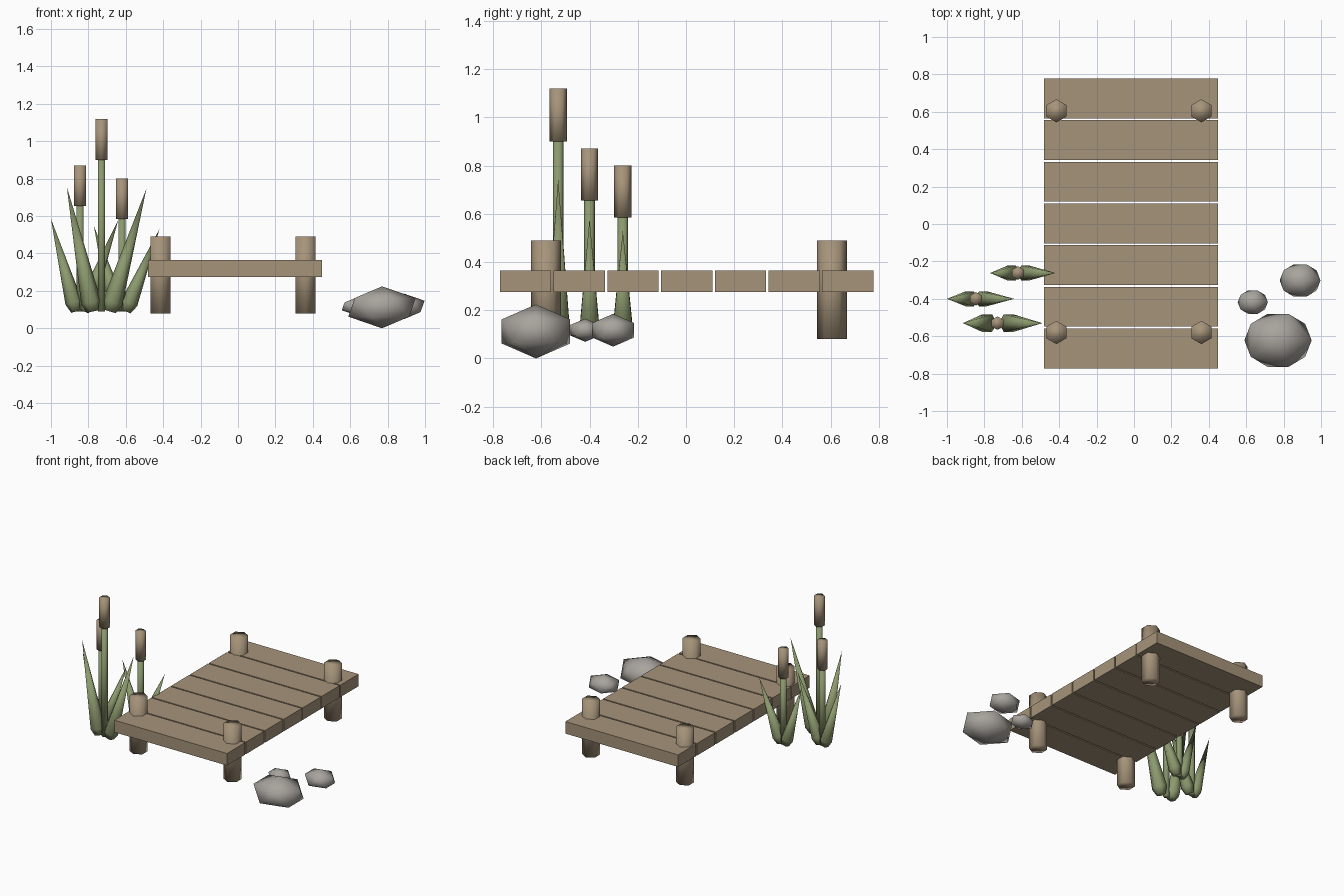
import bpy, bmesh
from mathutils import Matrix, Vector

default = bpy.data.objects.get("Cube")
if default:
    bpy.data.objects.remove(default)


def material(name, rgb):
    m = bpy.data.materials.new(name)
    m.use_nodes = True
    m.diffuse_color = (*rgb, 1)
    bsdf = next(n for n in m.node_tree.nodes if n.type == "BSDF_PRINCIPLED")
    bsdf.inputs["Base Color"].default_value = (*rgb, 1)
    return m


WOOD = material("weathered wood", (0.38, 0.295, 0.195))
GREEN = material("reed green", (0.26, 0.32, 0.155))
STONE = material("grey stone", (0.39, 0.366, 0.335))


def finish(bm, name, mat, smooth=True):
    bmesh.ops.recalc_face_normals(bm, faces=bm.faces)
    mesh = bpy.data.meshes.new(name)
    for f in bm.faces:
        f.smooth = smooth
    bm.to_mesh(mesh)
    bm.free()
    mesh.materials.append(mat)
    obj = bpy.data.objects.new(name, mesh)
    bpy.context.scene.collection.objects.link(obj)
    return obj


def hex_post(name, x, y, bottom, top, radius, mat):
    bm = bmesh.new()
    bmesh.ops.create_cone(bm, segments=6, cap_ends=True, radius1=radius, radius2=radius,
                          depth=top - bottom,
                          matrix=Matrix.Translation((x, y, (bottom + top) / 2)))
    finish(bm, name, mat)


def leaf(name, base, tip, radius):
    # Six-sided spike with a narrowed foot
    base, tip = Vector(base), Vector(tip)
    axis = tip - base
    foot = 0.05
    bm = bmesh.new()
    result = bmesh.ops.create_cone(bm, segments=6, cap_ends=True, radius1=radius * 0.6,
                                   radius2=radius, depth=foot,
                                   matrix=Matrix.Translation((0, 0, foot / 2)))
    top_face = max(bm.faces, key=lambda f: f.calc_center_median().z)
    point = bmesh.ops.poke(bm, faces=[top_face])["verts"][0]
    point.co.z = axis.length
    turn = axis.to_track_quat("Z", "Y").to_matrix().to_4x4()
    bm.transform(Matrix.Translation(base) @ turn)
    finish(bm, name, GREEN)


def rock(name, centre, radii):
    bm = bmesh.new()
    bmesh.ops.create_icosphere(bm, subdivisions=1, radius=1)
    bm.transform(Matrix.Translation(centre) @ Matrix.Diagonal((*radii, 1)))
    finish(bm, name, STONE)


# Deck planks
for i in range(7):
    bm = bmesh.new()
    place = Matrix.Translation((-0.015, 0.003 + (i - 3) * 0.2228, 0.32))
    bmesh.ops.create_cube(bm, size=1, matrix=place @ Matrix.Diagonal((0.93, 0.213, 0.09, 1)))
    finish(bm, f"plank_{i + 1}", WOOD, smooth=False)

# Corner posts
for side, x in (("right", -0.415), ("left", 0.36)):
    for end, y in (("front", -0.58), ("back", 0.605)):
        hex_post(f"{end}_{side}_post", x, y, 0.08, 0.49, 0.062, WOOD)

# Reeds: x, y, head bottom, head top, leaf foot offset, leaf radius, (right, left) leaf tips
reeds = (
    (-0.73, -0.53, 0.9, 1.12, 0.045, 0.054, (-0.915, 0.755), (-0.49, 0.745)),
    (-0.845, -0.4, 0.655, 0.87, 0.02, 0.046, (-1.0, 0.585), (-0.64, 0.58)),
    (-0.62, -0.262, 0.585, 0.8, 0.02, 0.046, (-0.77, 0.545), (-0.42, 0.53)),
)
for i, (x, y, low, high, gap, radius, right, left) in enumerate(reeds, 1):
    hex_post(f"reed_stem_{i}", x, y, 0.09, low, 0.022, GREEN)
    hex_post(f"reed_head_{i}", x, y, low, high, 0.036, WOOD)
    for side, sign, tip in (("right", -1, right), ("left", 1, left)):
        leaf(f"reed_{i}_{side}_leaf", (x + sign * gap, y, 0.09), (tip[0], y, tip[1]), radius)

# Rocks
rock("large_rock", (0.77, -0.622, 0.112), (0.201, 0.167, 0.112))
rock("small_rock", (0.635, -0.418, 0.117), (0.09, 0.074, 0.048))
rock("medium_rock", (0.888, -0.302, 0.117), (0.122, 0.102, 0.068))
